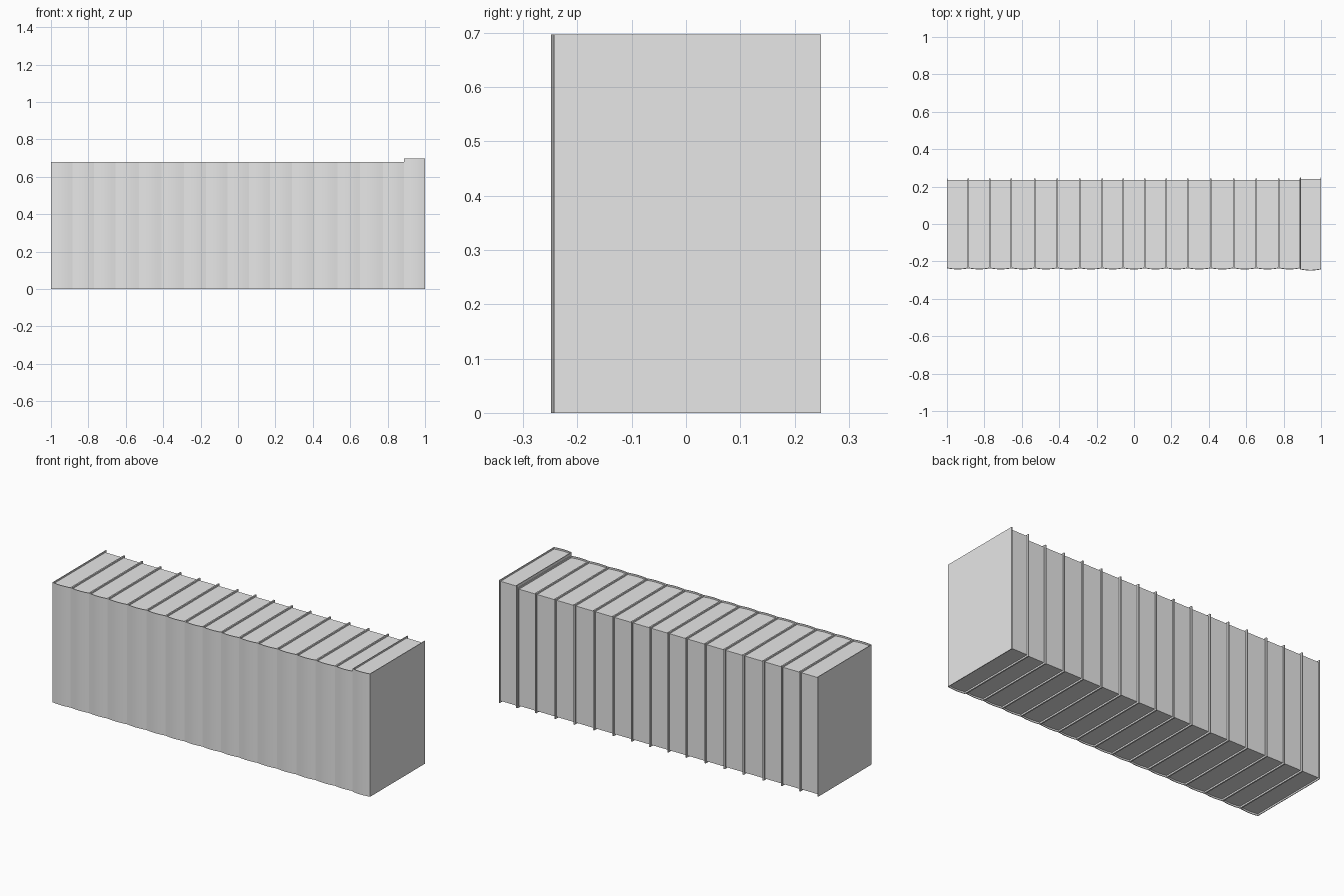
import bpy, bmesh, math

cube = bpy.data.objects.get("Cube")
if cube:
    bpy.data.objects.remove(cube, do_unlink=True)

grey = bpy.data.materials.new("light grey")
grey.use_nodes = True
grey.diffuse_color = (0.8, 0.8, 0.8, 1)
grey.node_tree.nodes["Principled BSDF"].inputs["Base Color"].default_value = (0.8, 0.8, 0.8, 1)

BOARD = 0.004    # cover thickness
BULGE = 0.006    # how far the spine rounds out
INSET = 0.009    # pages sit back from the cover edges
STEPS = 8


def prism(name, outline, z0, z1):
    """Extrude a flat outline upward into a closed solid."""
    bm = bmesh.new()
    face = bm.faces.new([bm.verts.new((x, y, z0)) for x, y in outline])
    top = bmesh.ops.extrude_face_region(bm, geom=[face])
    verts = [v for v in top["geom"] if isinstance(v, bmesh.types.BMVert)]
    bmesh.ops.translate(bm, verts=verts, vec=(0, 0, z1 - z0))
    bmesh.ops.recalc_face_normals(bm, faces=bm.faces)
    mesh = bpy.data.meshes.new(name)
    bm.to_mesh(mesh)
    bm.free()
    mesh.materials.append(grey)
    obj = bpy.data.objects.new(name, mesh)
    bpy.context.collection.objects.link(obj)
    return obj


def spine_arc(x0, x1, y):
    """Shallow rounded curve from x0 to x1, bulging to the front."""
    return [(x0 + (x1 - x0) * i / STEPS, y - BULGE * math.sin(math.pi * i / STEPS))
            for i in range(STEPS + 1)]


def book(number, x0, x1, half_depth, height):
    front, back = -half_depth + BULGE, half_depth
    # U-shaped cover: two boards joined by a rounded spine
    outer = [(x0, back)] + spine_arc(x0, x1, front) + [(x1, back)]
    a, b = x0 + BOARD, x1 - BOARD
    inner = [(b, back)] + spine_arc(a, b, front + BOARD)[::-1] + [(a, back)]
    cover = prism(f"book_cover_{number}", outer + inner, 0, height)
    bpy.ops.object.select_all(action="DESELECT")
    cover.select_set(True)
    bpy.context.view_layer.objects.active = cover
    bpy.ops.object.shade_smooth_by_angle(angle=math.radians(30))
    # Page block between the boards
    pages = spine_arc(a, b, front + BOARD) + [(b, back - INSET), (a, back - INSET)]
    prism(f"book_pages_{number}", pages, INSET, height - INSET)


# Row of books, the last one slightly larger
edges = [-1, -0.885, -0.77, -0.655, -0.53, -0.41, -0.29, -0.17, -0.057, 0.058,
         0.172, 0.288, 0.41, 0.532, 0.653, 0.775, 0.888, 1]
last = len(edges) - 2
for i in range(last + 1):
    half_depth, height = (0.249, 0.697) if i == last else (0.243, 0.68)
    book(i + 1, edges[i], edges[i + 1], half_depth, height)
